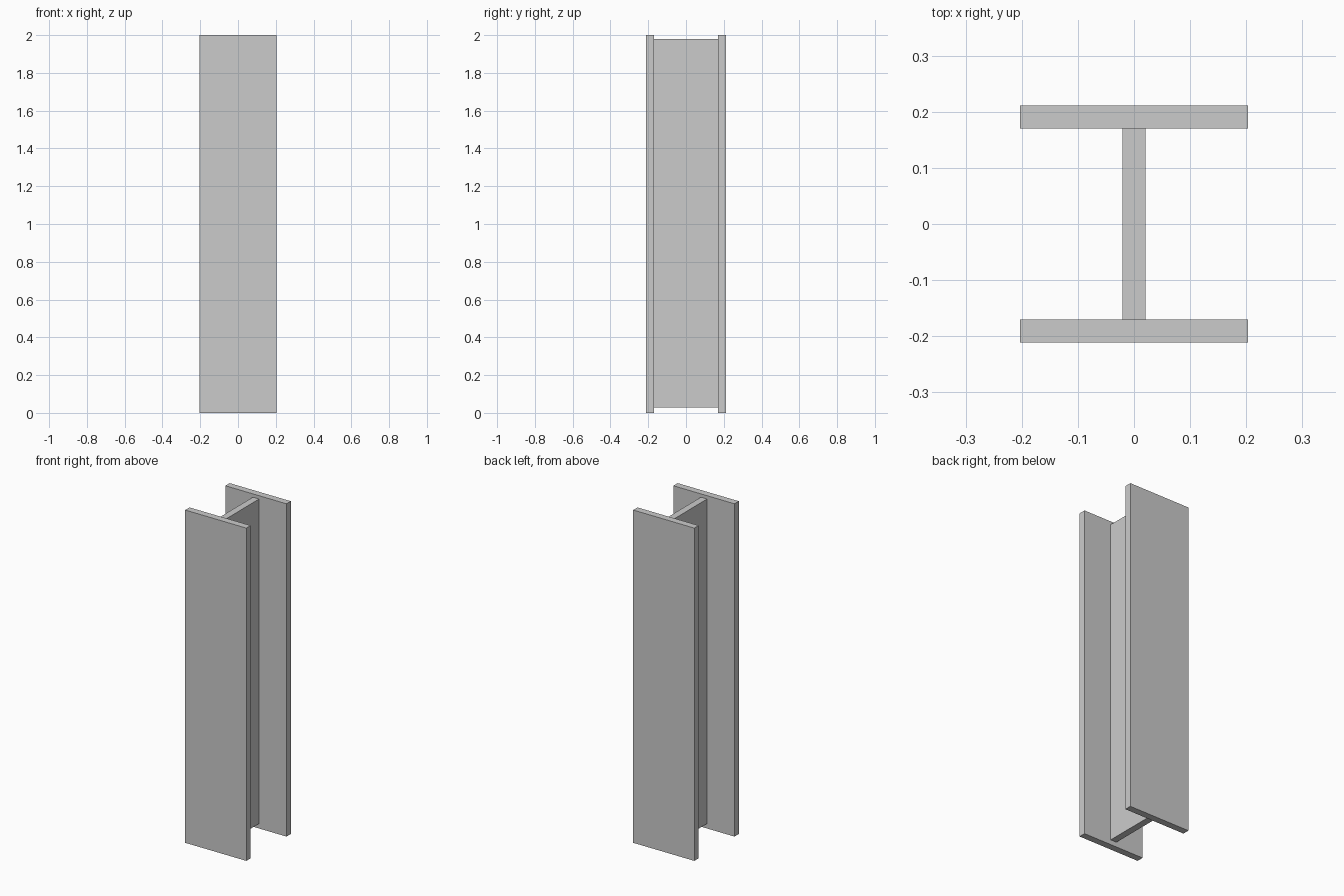
import bpy

if "Cube" in bpy.data.objects:
    bpy.data.objects.remove(bpy.data.objects["Cube"])


def box(name, x, y, z):
    """Axis-aligned box from (min, max) ranges."""
    bpy.ops.mesh.primitive_cube_add(size=1)
    ob = bpy.context.object
    ob.name = name
    ob.location = [(a + b) / 2 for a, b in (x, y, z)]
    ob.scale = [b - a for a, b in (x, y, z)]
    bpy.ops.object.transform_apply(location=True, rotation=False, scale=True)
    return ob


HALF_WIDTH = 0.203
INNER, OUTER = 0.1705, 0.2115
HALF_WEB = 0.0205

# Front and back flanges
box("front_flange", (-HALF_WIDTH, HALF_WIDTH), (-OUTER, -INNER), (0, 2))
box("back_flange", (-HALF_WIDTH, HALF_WIDTH), (INNER, OUTER), (0, 2))

# Web between the flanges, slightly shorter at both ends
box("web", (-HALF_WEB, HALF_WEB), (-INNER, INNER), (0.029, 1.98))
